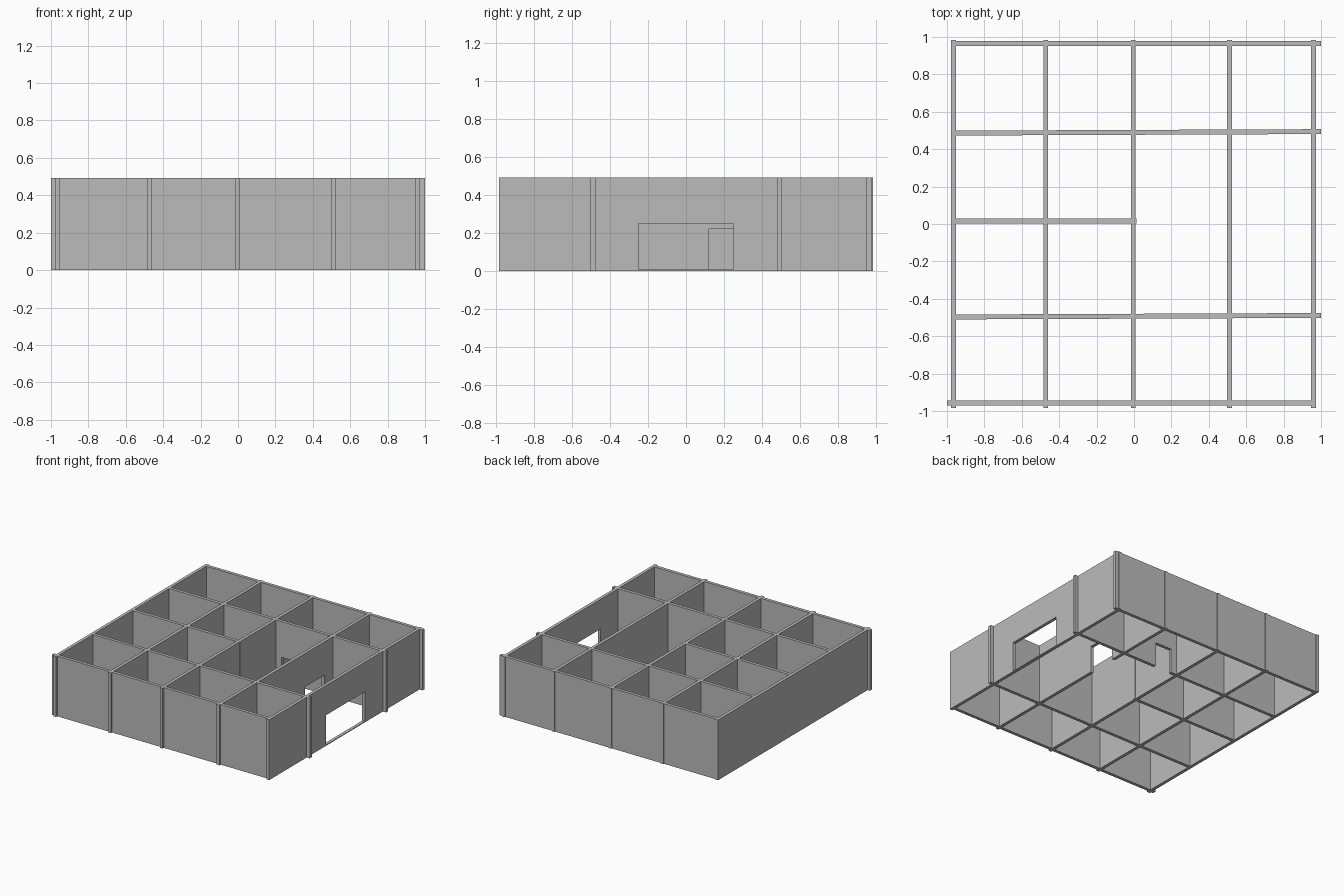
import bpy, bmesh, math
from mathutils import Vector

if "Cube" in bpy.data.objects:
    bpy.data.objects.remove(bpy.data.objects["Cube"])

H, T = 0.492, 0.026          # wall height and thickness

grey = bpy.data.materials.new("wall_grey")
grey.diffuse_color = (0.5, 0.5, 0.5, 1)
grey.use_nodes = True
grey.node_tree.nodes["Principled BSDF"].inputs["Base Color"].default_value = grey.diffuse_color


def wall(name, start, end, door=None, height=H):
    """Extruded wall from start to end; door = (from, to, height) along its run."""
    a, b = Vector((*start, 0)), Vector((*end, 0))
    run = (b - a).normalized()
    side = Vector((-run.y, run.x, 0))
    length = (b - a).length
    outline = [(0, 0)]
    if door:
        d0, d1, dh = door
        outline += [(d0, 0), (d0, dh), (d1, dh), (d1, 0)]
    outline += [(length, 0), (length, height), (0, height)]
    bm = bmesh.new()
    verts = [bm.verts.new(a + run * u - side * T / 2 + Vector((0, 0, z)))
             for u, z in outline]
    face = bm.faces.new(verts)
    ext = bmesh.ops.extrude_face_region(bm, geom=[face])
    moved = [g for g in ext["geom"] if isinstance(g, bmesh.types.BMVert)]
    bmesh.ops.translate(bm, verts=moved, vec=side * T)
    bmesh.ops.recalc_face_normals(bm, faces=bm.faces)
    me = bpy.data.meshes.new(name)
    bm.to_mesh(me)
    bm.free()
    me.materials.append(grey)
    ob = bpy.data.objects.new(name, me)
    bpy.context.collection.objects.link(ob)


# Walls running front to back
Y = 0.985
for name, x, door in [
    ("left_outer_wall", -0.966, None),
    ("left_inner_wall", -0.472, None),
    ("middle_wall", -0.004, None),
    ("right_inner_wall", 0.510, (Y + 0.12, Y + 0.37, 0.22)),
    ("right_outer_wall", 0.959, (Y - 0.25, Y + 0.25, 0.25)),
]:
    wall(name, (x, -Y), (x, Y), door)

# Thin sill under the main entrance
wall("entrance_sill", (0.959, -0.25), (0.959, 0.25), height=0.006)

# Walls running left to right (the inner two are very slightly skewed)
wall("front_wall", (-1.0, -0.957), (0.97, -0.957))
wall("front_inner_wall", (-0.97, -0.497), (1.0, -0.489))
wall("short_middle_wall", (-0.97, 0.017), (0.014, 0.017))
wall("rear_inner_wall", (-0.97, 0.486), (1.0, 0.494), (1.03, 1.18, 0.2))
wall("rear_wall", (-0.97, 0.965), (1.0, 0.965))
